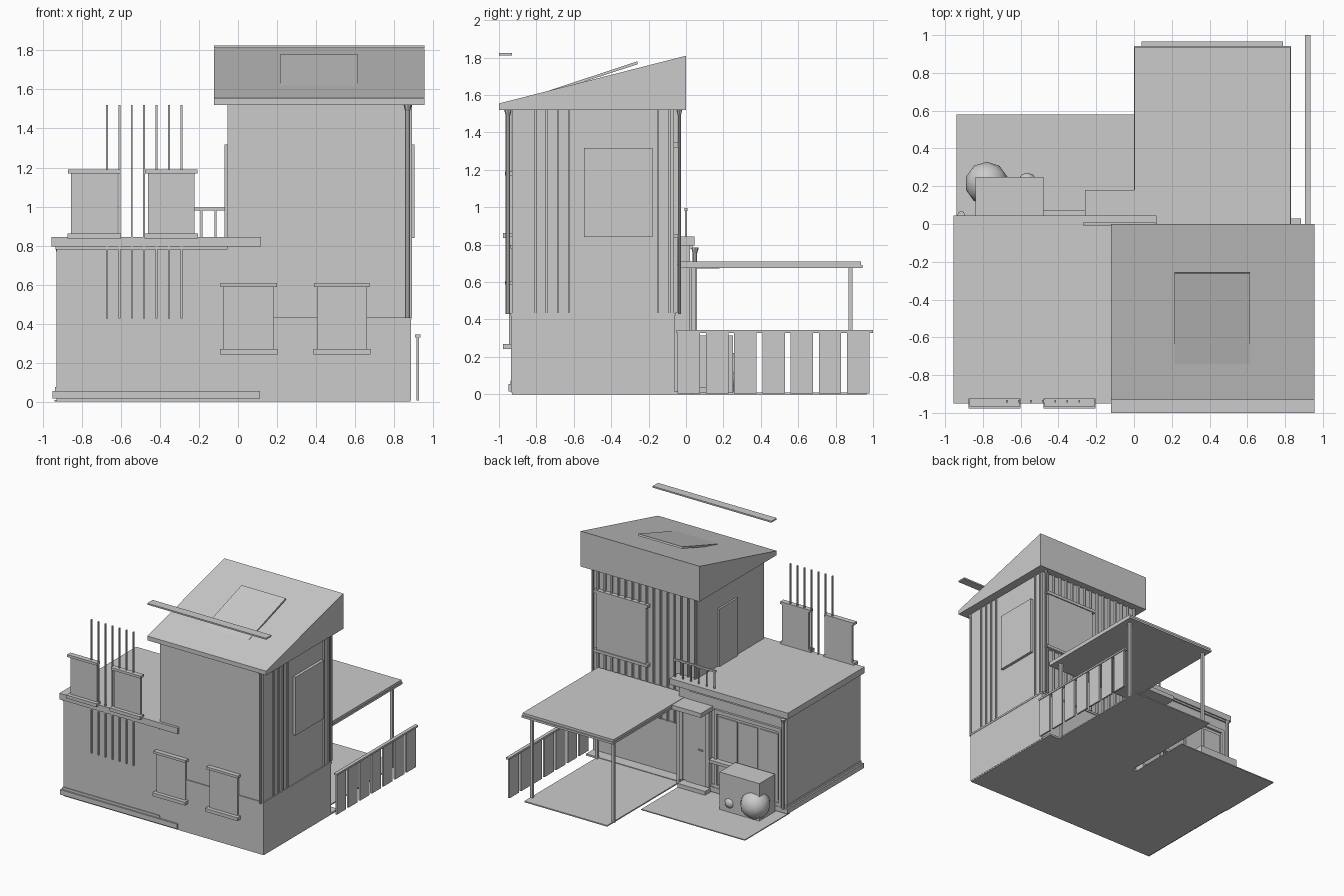
import bpy, bmesh, math
from mathutils import Vector

grey = bpy.data.materials.new("plain grey")
grey.diffuse_color = (0.6, 0.6, 0.6, 1)


def finish(name, bm):
    bmesh.ops.recalc_face_normals(bm, faces=bm.faces)
    me = bpy.data.meshes.new(name)
    bm.to_mesh(me)
    bm.free()
    me.materials.append(grey)
    ob = bpy.data.objects.new(name, me)
    bpy.context.collection.objects.link(ob)
    return ob


def box(name, x0, x1, y0, y1, z0, z1):
    bm = bmesh.new()
    bmesh.ops.create_cube(bm, size=1)
    for v in bm.verts:
        v.co = Vector(((x0 + x1) / 2 + v.co.x * (x1 - x0),
                       (y0 + y1) / 2 + v.co.y * (y1 - y0),
                       (z0 + z1) / 2 + v.co.z * (z1 - z0)))
    return finish(name, bm)


def prism_x(name, profile, x0, x1):
    # extrude a (y, z) profile along x
    bm = bmesh.new()
    f = bm.faces.new([bm.verts.new((x0, y, z)) for y, z in profile])
    r = bmesh.ops.extrude_face_region(bm, geom=[f])
    for v in r["geom"]:
        if isinstance(v, bmesh.types.BMVert):
            v.co.x = x1
    return finish(name, bm)


def pipe(name, x, y, z0, z1, r=0.012):
    # downpipe with a flared head
    bm = bmesh.new()
    for a, b, r0, r1 in ((z0, z1, r, r), (z1 - 0.03, z1, r, r * 1.7)):
        g = bmesh.ops.create_cone(bm, cap_ends=True, segments=8, radius1=r0, radius2=r1, depth=b - a)
        bmesh.ops.translate(bm, verts=g["verts"], vec=(x, y, (a + b) / 2))
    return finish(name, bm)


def ball(name, x, y, z, r):
    bm = bmesh.new()
    bmesh.ops.create_icosphere(bm, subdivisions=2, radius=r)
    bmesh.ops.translate(bm, verts=bm.verts, vec=(x, y, z))
    for f in bm.faces:
        f.smooth = True
    return finish(name, bm)


# ground slabs
box("house_floor", -0.93, 0.885, -0.93, 0.03, 0.0, 0.015)
box("patio", -0.94, 0.0, 0.0, 0.58, 0.0, 0.008)
box("carport_floor", 0.04, 0.79, -0.05, 0.965, 0.0, 0.01)

# tower
box("tower_base", -0.055, 0.887, -0.935, -0.062, 0.01, 0.42)
box("tower_upper", -0.055, 0.882, -0.93, -0.064, 0.42, 1.525)
box("tower_band", -0.05, 0.89, -0.938, -0.055, 0.42, 0.435)
prism_x("tower_roof", [(-1, 1.52), (0, 1.52), (0, 1.81), (-1, 1.555)], -0.123, 0.955)
prism_x("skylight", [(-0.74, 1.608), (-0.257, 1.765), (-0.261, 1.78), (-0.744, 1.62)], 0.215, 0.615)
box("floating_plank", -0.123, 0.955, -1.0, -0.93, 1.812, 1.824)

# tower battens
for y in (-0.805, -0.745, -0.685, -0.625, -0.15, -0.09):
    box("side_batten", 0.875, 0.892, y - 0.006, y + 0.006, 0.435, 1.52)
for i in range(15):
    x = -0.045 + i * 0.063
    box("back_batten", x - 0.006, x + 0.006, -0.07, -0.045, 0.435, 1.52)
pipe("tower_downpipe_front", 0.87, -0.952, 0.43, 1.52)
pipe("tower_downpipe_back", 0.87, -0.035, 0.43, 1.52, 0.008)

# tower windows
box("right_window", 0.87, 0.905, -0.545, -0.18, 0.84, 1.318)
box("left_window", -0.07, -0.04, -0.575, -0.335, 0.84, 1.318)
box("back_window", 0.39, 0.84, -0.07, -0.038, 0.855, 1.325)
box("back_window_lintel", 0.37, 0.86, -0.07, -0.03, 1.32, 1.345)
box("back_window_sill", 0.37, 0.86, -0.07, -0.03, 0.835, 0.858)


# front windows, each a panel with lintel and sill
def front_window(x0, x1, z0, z1):
    box("window_panel", x0, x1, -0.947, -0.925, z0, z1)
    box("window_lintel", x0 - 0.015, x1 + 0.015, -0.967, -0.925, z1 - 0.005, z1 + 0.015)
    box("window_sill", x0 - 0.018, x1 + 0.018, -0.978, -0.925, z0 - 0.02, z0 + 0.007)


front_window(-0.075, 0.185, 0.263, 0.592)
front_window(0.405, 0.66, 0.263, 0.592)
front_window(-0.857, -0.618, 0.855, 1.175)
front_window(-0.462, -0.222, 0.855, 1.175)

# front screen bars
for i in range(7):
    x = -0.672 + i * 0.0637
    box("screen_bar", x - 0.005, x + 0.005, -0.944, -0.932, 0.425, 1.52)

# low wing
box("wing_walls", -0.93, -0.05, -0.93, 0.022, 0.01, 0.8)
box("wing_back_wall", -0.05, 0.05, -0.08, 0.022, 0.01, 0.8)
box("wing_roof", -0.955, 0.118, -0.951, 0.045, 0.795, 0.845)
box("wing_soffit", -0.935, -0.055, -0.938, 0.034, 0.78, 0.795)
box("wing_plinth_front", -0.95, 0.112, -0.949, -0.9, 0.015, 0.055)
box("wing_plinth", -0.95, -0.03, -0.94, 0.042, 0.015, 0.055)
box("wing_plinth_trim", -0.937, -0.055, -0.937, 0.032, 0.055, 0.075)
pipe("wing_downpipe", -0.915, 0.048, 0.05, 0.785)

# sliding glass doors at the back
box("sliding_sill", -0.89, -0.28, 0.01, 0.038, 0.05, 0.08)
box("sliding_head", -0.89, -0.28, 0.01, 0.04, 0.665, 0.695)
for x in (-0.89, -0.305):
    box("sliding_jamb", x, x + 0.025, 0.01, 0.04, 0.05, 0.695)
for i in range(3):
    x = -0.855 + i * 0.185
    box("sliding_pane", x, x + 0.165, 0.01, 0.03, 0.1, 0.64)

# entrance
box("door_canopy", -0.26, 0.005, -0.05, 0.18, 0.672, 0.708)
box("door", -0.22, -0.01, 0.0, 0.05, 0.05, 0.675)
box("door_frame_left", -0.25, -0.22, 0.0, 0.06, 0.05, 0.675)
box("door_frame_right", -0.01, 0.02, 0.0, 0.06, 0.05, 0.675)
box("door_handle", -0.19, -0.15, 0.045, 0.06, 0.33, 0.34)
box("door_step", -0.25, 0.0, 0.0, 0.11, 0.005, 0.04)

# garden: planter, ledge, bushes
box("planter", -0.84, -0.48, 0.045, 0.25, 0.005, 0.315)
box("ledge", -0.5, -0.26, 0.02, 0.075, 0.265, 0.29)
ball("large_bush", -0.78, 0.215, 0.117, 0.115)
ball("small_bush", -0.565, 0.222, 0.08, 0.05)

# roof terrace railing
box("rail_top", -0.27, 0.115, -0.007, 0.007, 0.98, 0.995)
for i in range(6):
    x = -0.26 + i * 0.072
    box("rail_post", x - 0.005, x + 0.005, -0.005, 0.005, 0.84, 0.985)

# carport
box("carport_roof", 0.003, 0.828, -0.045, 0.935, 0.69, 0.711)
box("carport_fascia", 0.0, 0.832, -0.04, 0.943, 0.675, 0.692)
for x in (0.04, 0.78):
    for y in (0.04, 0.88):
        box("carport_post", x - 0.011, x + 0.011, y - 0.011, y + 0.011, 0.005, 0.68)

# fence
box("fence_rail", 0.906, 0.934, -0.05, 1.0, 0.328, 0.343)
for i in range(7):
    y = 0.015 + i * 0.151
    box("fence_slat", 0.914, 0.928, y - 0.06, y + 0.06, 0.005, 0.33)
